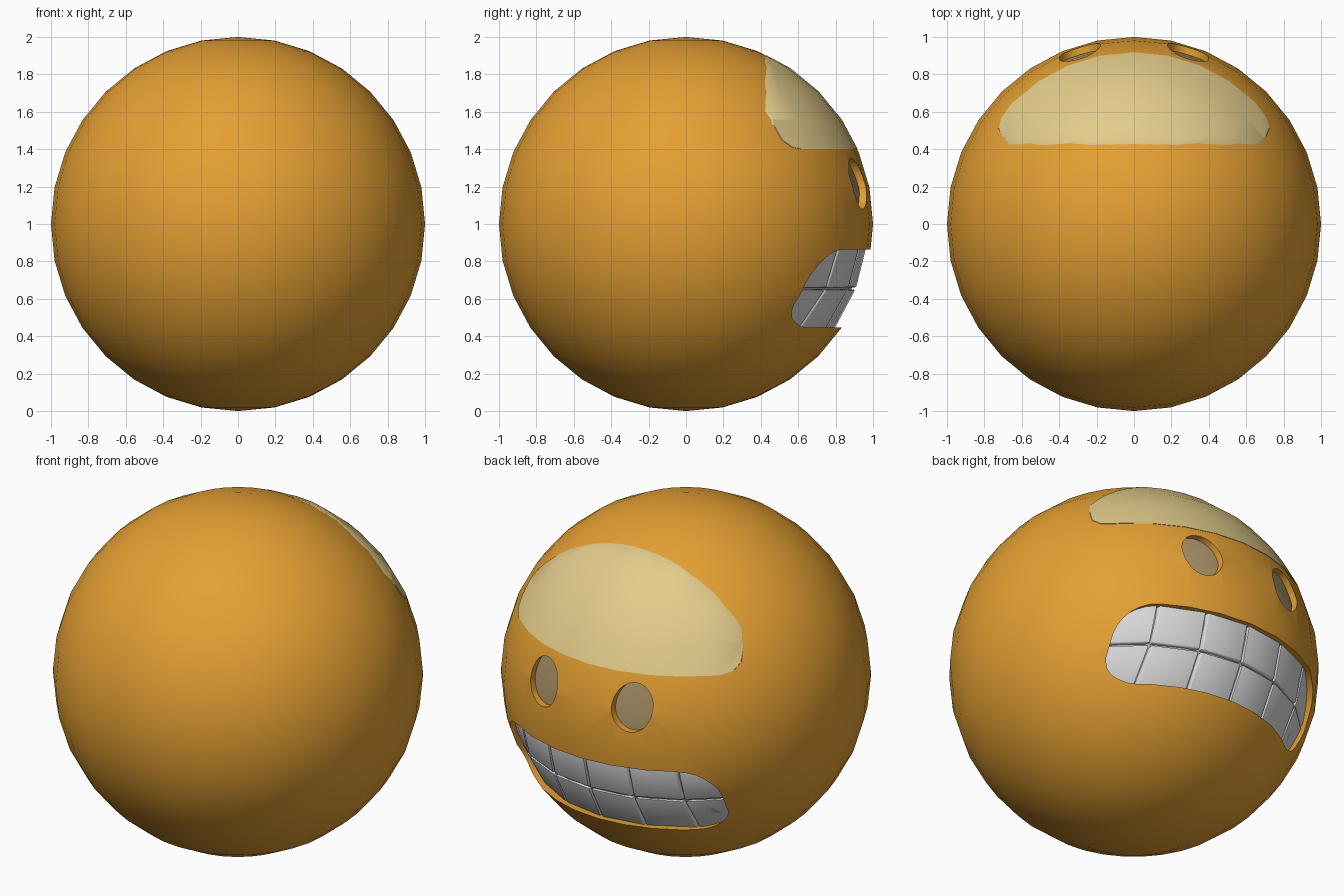
import bpy, bmesh
from math import sin, cos, pi, sqrt, radians

if "Cube" in bpy.data.objects:
    bpy.data.objects.remove(bpy.data.objects["Cube"], do_unlink=True)


def material(name, rgb):
    m = bpy.data.materials.new(name)
    m.use_nodes = True
    m.diffuse_color = (*rgb, 1)
    m.node_tree.nodes["Principled BSDF"].inputs["Base Color"].default_value = (*rgb, 1)
    return m


ORANGE = material("orange", (0.78, 0.35, 0.033))
CREAM = material("cream", (0.77, 0.61, 0.26))
BROWN = material("dull brown", (0.40, 0.29, 0.14))
WHITE = material("tooth white", (0.70, 0.70, 0.70))
GREY = material("gap grey", (0.42, 0.42, 0.42))


def add_object(name, bm, mat):
    mesh = bpy.data.meshes.new(name)
    bm.to_mesh(mesh)
    bm.free()
    mesh.materials.append(mat)
    ob = bpy.data.objects.new(name, mesh)
    bpy.context.collection.objects.link(ob)
    return ob


def activate(ob):
    bpy.ops.object.select_all(action='DESELECT')
    ob.select_set(True)
    bpy.context.view_layer.objects.active = ob


def smooth(ob, angle=30):
    activate(ob)
    bpy.ops.object.shade_smooth_by_angle(angle=radians(angle))


def shell(name, radius, thickness, mat):
    """Hollow ball: an outer skin and a reversed inner skin."""
    bm = bmesh.new()
    bmesh.ops.create_uvsphere(bm, u_segments=32, v_segments=16, radius=radius)
    outer = set(bm.verts)
    bmesh.ops.create_uvsphere(bm, u_segments=32, v_segments=16, radius=radius - thickness)
    inner = [f for f in bm.faces if f.verts[0] not in outer]
    bmesh.ops.reverse_faces(bm, faces=inner)
    bmesh.ops.translate(bm, verts=bm.verts, vec=(0, 0, 1))
    return add_object(name, bm, mat)


def prism(outline):
    """Cutter made by extruding an (x, z) outline along y."""
    bm = bmesh.new()
    face = bm.faces.new([bm.verts.new((x, 0.3, z)) for x, z in outline])
    ext = bmesh.ops.extrude_face_region(bm, geom=[face])
    moved = [v for v in ext["geom"] if isinstance(v, bmesh.types.BMVert)]
    bmesh.ops.translate(bm, verts=moved, vec=(0, 1.2, 0))
    bmesh.ops.recalc_face_normals(bm, faces=bm.faces)
    ob = add_object("cutter", bm, ORANGE)
    ob.hide_render = True
    return ob


def cut(ob, outline, operation):
    cutter = prism(outline)
    mod = ob.modifiers.new("cut", 'BOOLEAN')
    mod.operation = operation
    mod.solver = 'EXACT'
    mod.object = cutter
    activate(ob)
    bpy.ops.object.modifier_apply(modifier=mod.name)
    bpy.data.objects.remove(cutter, do_unlink=True)


def ellipse(cx, cz, rx, rz, n=28):
    return [(cx + rx * cos(2 * pi * i / n), cz + rz * sin(2 * pi * i / n)) for i in range(n)]


def rounded_box(cz, hx, hz, r, n=7):
    pts = []
    for k, (sx, sz) in enumerate([(1, 1), (-1, 1), (-1, -1), (1, -1)]):
        for i in range(n):
            a = (k + i / (n - 1)) * pi / 2
            pts.append((sx * (hx - r) + r * cos(a), cz + sz * (hz - r) + r * sin(a)))
    return pts


# Body with eye and mouth openings on the +y side
EYE_X, EYE_Z = 0.29, 1.215
body = shell("body", 1.0, 0.05, ORANGE)
cut(body, rounded_box(0.655, 0.69, 0.208, 0.17), 'DIFFERENCE')
for side in (1, -1):
    cut(body, ellipse(side * EYE_X, EYE_Z, 0.11, 0.136), 'DIFFERENCE')
smooth(body)

# Eye floors
for side, label in ((1, "left"), (-1, "right")):
    eye = shell(label + "_eye", 0.962, 0.006, BROWN)
    cut(eye, ellipse(side * EYE_X, EYE_Z, 0.13, 0.155), 'INTERSECT')
    smooth(eye)

# Pale shine on the brow: a round-topped plate with rounded lower corners
arc = [(0.9 * cos(radians(a)), 1 + 0.9 * sin(radians(a))) for a in range(42, 139, 4)]
corner = [(0.67, 1.4), (0.708, 1.412), (0.724, 1.45), (0.705, 1.535)]
outline = corner + arc + [(-x, z) for x, z in reversed(corner)]
shine = shell("brow_shine", 1.003, 0.006, CREAM)
cut(shine, outline, 'INTERSECT')
smooth(shine)

# Surface behind the teeth
backing = shell("mouth_backing", 0.952, 0.006, GREY)
cut(backing, rounded_box(0.655, 0.72, 0.23, 0.17), 'INTERSECT')
smooth(backing)


# Teeth: two rows of bevelled blocks that follow the ball
def tooth(name, x0, x1, z0, z1, gap=0.006):
    bm = bmesh.new()
    bmesh.ops.create_cube(bm, size=2)
    for v in bm.verts:
        x = x0 + gap if v.co.x < 0 else x1 - gap
        z = z0 + gap if v.co.z < 0 else z1 - gap
        y = sqrt(0.972 ** 2 - x * x - (z - 1) ** 2)
        v.co = (x, y if v.co.y > 0 else y - 0.06, z)
    bmesh.ops.bevel(bm, geom=bm.edges[:], offset=0.008, segments=2,
                    profile=0.5, affect='EDGES')
    smooth(add_object(name, bm, WHITE), 40)


columns = [-0.71, -0.51, -0.26, 0, 0.26, 0.51, 0.71]
for row, z0, z1 in (("lower", 0.435, 0.655), ("upper", 0.655, 0.875)):
    for i in range(len(columns) - 1):
        tooth(f"{row}_tooth_{i + 1}", columns[i], columns[i + 1], z0, z1)
